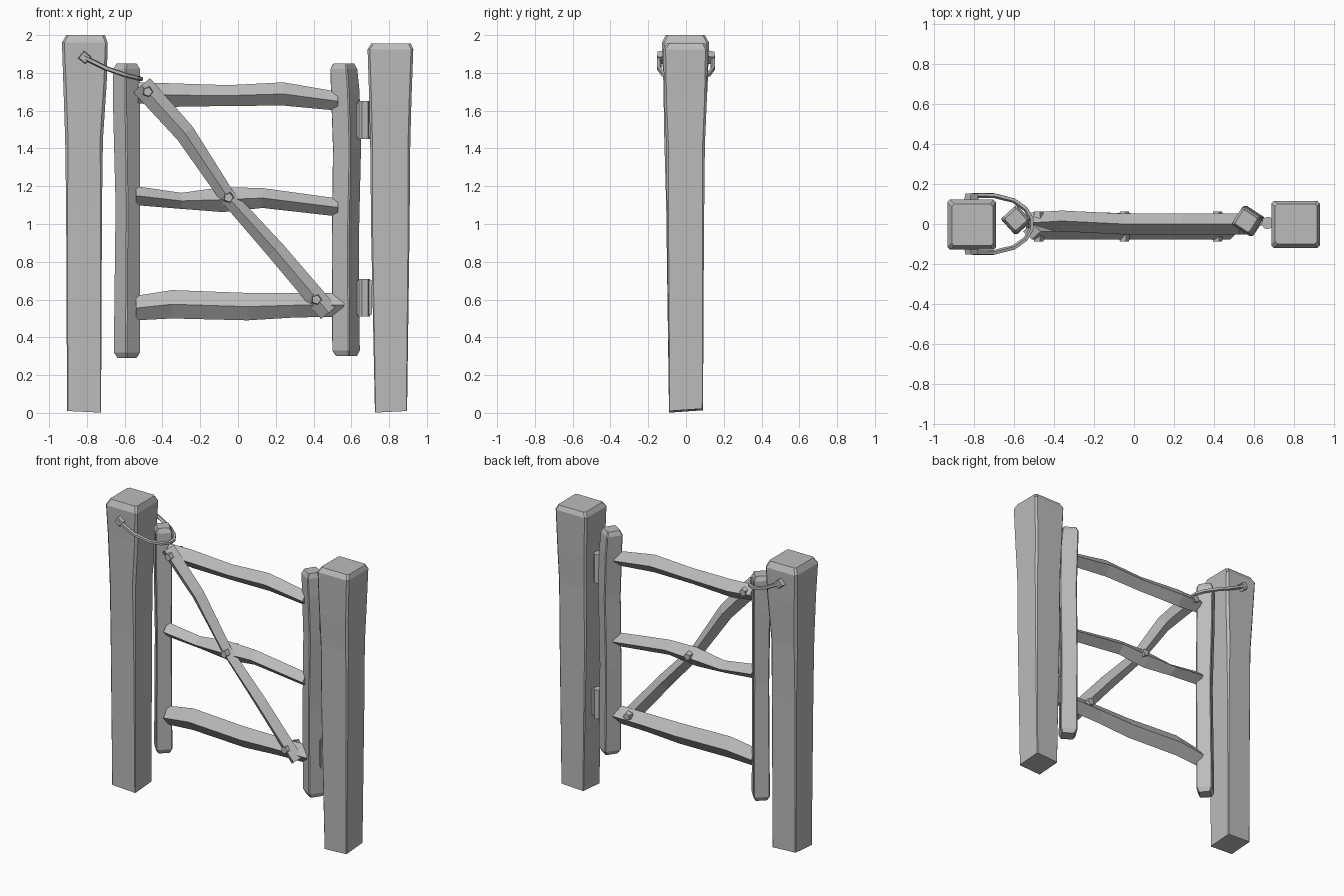
import bpy, bmesh, math
from mathutils import Vector

cube = bpy.data.objects.get("Cube")
if cube:
    bpy.data.objects.remove(cube, do_unlink=True)

mat = bpy.data.materials.new("weathered_grey")
mat.use_nodes = True
GREY = (0.5, 0.5, 0.5, 1)
mat.diffuse_color = GREY
mat.node_tree.nodes["Principled BSDF"].inputs["Base Color"].default_value = GREY

X, Y, Z = Vector((1, 0, 0)), Vector((0, 1, 0)), Vector((0, 0, 1))


def loft(name, rings):
    """Skin a list of equal-length rings into a closed solid."""
    bm = bmesh.new()
    loops = [[bm.verts.new(p) for p in r] for r in rings]
    n = len(loops[0])
    for a, b in zip(loops, loops[1:]):
        for i in range(n):
            j = (i + 1) % n
            bm.faces.new((a[i], a[j], b[j], b[i]))
    bm.faces.new(loops[0][::-1])
    bm.faces.new(loops[-1])
    bmesh.ops.recalc_face_normals(bm, faces=bm.faces)
    mesh = bpy.data.meshes.new(name)
    bm.to_mesh(mesh)
    bm.free()
    mesh.materials.append(mat)
    ob = bpy.data.objects.new(name, mesh)
    bpy.context.collection.objects.link(ob)
    return ob


def box_ring(c, u, v, hu, hv, cut=0.0):
    """Rectangle with corners cut off by a small amount."""
    pts = []
    for su, sv in ((1, 1), (-1, 1), (-1, -1), (1, -1)):
        a = c + u * su * (hu - cut) + v * sv * hv
        b = c + u * su * hu + v * sv * (hv - cut)
        pts += [b, a] if su * sv > 0 else [a, b]
    return pts


def ngon_ring(c, u, v, ru, rv, n, turn=0.0):
    angles = [turn + math.tau * i / n for i in range(n)]
    return [c + u * ru * math.cos(a) + v * rv * math.sin(a) for a in angles]


def prism(name, a, b, u, v, r, n, turn=0.0, taper=1.0):
    return loft(name, [ngon_ring(a, u, v, r, r, n, turn),
                       ngon_ring(b, u, v, r * taper, r * taper, n, turn)])


# Posts: each level is z, x min, x max, y min, y max, corner cut
def post(name, levels, slope):
    rings = []
    for z, x0, x1, y0, y1, cut in levels:
        c = Vector(((x0 + x1) / 2, (y0 + y1) / 2, z))
        rings.append(box_ring(c, X, Y, (x1 - x0) / 2, (y1 - y0) / 2, cut))
    # the sawn foot is slightly slanted
    mid = sum(rings[0], Vector()) / len(rings[0])
    for p in rings[0]:
        p.z += slope * (p.x - mid.x) + 0.07 * (p.y - mid.y)
    return loft(name, rings)


post("latch_post", [
    (0.012, -0.905, -0.725, -0.09, 0.09, 0.004),
    (1.10, -0.91, -0.72, -0.105, 0.095, 0.008),
    (1.45, -0.915, -0.715, -0.115, 0.10, 0.015),
    (1.75, -0.925, -0.695, -0.12, 0.115, 0.015),
    (1.96, -0.932, -0.69, -0.128, 0.122, 0.012),
    (2.0, -0.91, -0.705, -0.108, 0.10, 0.012)], -0.05)
post("hinge_post", [
    (0.012, 0.725, 0.895, -0.09, 0.09, 0.004),
    (0.95, 0.705, 0.908, -0.10, 0.095, 0.008),
    (1.42, 0.70, 0.912, -0.105, 0.10, 0.012),
    (1.65, 0.695, 0.918, -0.115, 0.11, 0.012),
    (1.925, 0.686, 0.928, -0.12, 0.115, 0.012),
    (1.955, 0.705, 0.915, -0.10, 0.10, 0.012)], 0.05)


# Gate stiles: square poles turned on their corner
def stile(name, levels, turn):
    u = Vector((math.cos(turn), math.sin(turn), 0))
    v = Vector((-math.sin(turn), math.cos(turn), 0))
    return loft(name, [box_ring(Vector((x, y, z)), u, v, h, h, 0.006)
                       for z, x, y, h in levels])


stile("latch_stile", [
    (0.29, -0.587, 0.02, 0.038), (0.32, -0.588, 0.02, 0.052),
    (1.1, -0.583, 0.015, 0.049), (1.6, -0.59, 0.02, 0.053),
    (1.82, -0.59, 0.022, 0.053), (1.85, -0.59, 0.022, 0.04)], math.radians(42))
stile("hinge_stile", [
    (0.30, 0.575, 0.015, 0.042), (0.33, 0.572, 0.015, 0.055),
    (0.9, 0.568, 0.015, 0.054), (1.4, 0.577, 0.015, 0.056),
    (1.7, 0.568, 0.015, 0.057), (1.82, 0.56, 0.015, 0.054),
    (1.85, 0.56, 0.015, 0.042)], math.radians(57))

# Rails: each station is x, z bottom, z top, y centre
rails = {
    "top_rail": [(-0.53, 1.64, 1.75, 0.005), (-0.36, 1.62, 1.745, 0.015),
                 (-0.05, 1.625, 1.735, 0.0), (0.24, 1.627, 1.75, 0.0),
                 (0.53, 1.60, 1.70, 0.0)],
    "middle_rail": [(-0.54, 1.10, 1.20, 0.005), (-0.3, 1.08, 1.165, 0.01),
                    (-0.08, 1.063, 1.195, 0.0), (0.13, 1.085, 1.19, 0.0),
                    (0.53, 1.04, 1.135, 0.0)],
    "bottom_rail": [(-0.54, 0.49, 0.62, 0.005), (-0.35, 0.50, 0.65, 0.01),
                    (0.05, 0.49, 0.635, 0.0), (0.3, 0.505, 0.635, 0.0),
                    (0.56, 0.51, 0.635, 0.0)]}
for name, stations in rails.items():
    loft(name, [ngon_ring(Vector((x, yc, (a + b) / 2)), Y, Z, 0.052, (b - a) / 2, 4)
                for x, a, b, yc in stations])

# Diagonal brace across the front
across = Vector((1.2, 0, 1)).normalized()
brace_path = [(-0.51, 1.735), (-0.28, 1.48), (-0.06, 1.15), (0.2, 0.86), (0.48, 0.53)]
loft("diagonal_brace", [
    ngon_ring(Vector((x, -0.037, z)), across, Y, w, 0.04, 4)
    for (x, z), w in zip(brace_path, (0.058, 0.053, 0.042, 0.05, 0.053))])

# Bolts through brace and rails, heads on both sides
for i, (x, z) in enumerate([(-0.478, 1.70), (-0.05, 1.14), (0.415, 0.6)]):
    for side, y0, y1 in (("front", -0.05, -0.088), ("back", 0.025, 0.062)):
        prism(f"{side}_bolt_{i + 1}", Vector((x, y0, z)), Vector((x, y1, z)),
              X, Z, 0.031, 5, math.radians(70), 0.8)

# Hinge barrels with a short leaf into the post
for name, z in (("lower", 0.51), ("upper", 1.45)):
    prism(name + "_hinge_barrel", Vector((0.667, 0.005, z)),
          Vector((0.667, 0.005, z + 0.2)), X, Y, 0.033, 6, 0.2)
    loft(name + "_hinge_leaf", [box_ring(Vector((0.67, 0.005, z + h)), X, Y, 0.04, 0.012)
                                for h in (0.01, 0.19)])

# Latch loop: a bent rod from post side to post side around the stile
half = [(-0.82, 0.143, 1.885), (-0.70, 0.143, 1.825), (-0.60, 0.118, 1.79),
        (-0.54, 0.075, 1.775), (-0.512, 0.025, 1.768)]
path = [Vector(p) for p in half] + [Vector((x, -y, z)) for x, y, z in half[::-1]]
rings = []
for i, p in enumerate(path):
    t = (path[min(i + 1, len(path) - 1)] - path[max(i - 1, 0)]).normalized()
    u = t.cross(Z).normalized()
    rings.append(ngon_ring(p, u, u.cross(t), 0.013, 0.013, 5))
loft("latch_loop", rings)
for name, s in (("front", -1), ("back", 1)):
    prism(name + "_latch_pin", Vector((-0.812, s * 0.10, 1.882)),
          Vector((-0.812, s * 0.152, 1.882)), X, Z, 0.04, 4, 0.1, 0.75)
